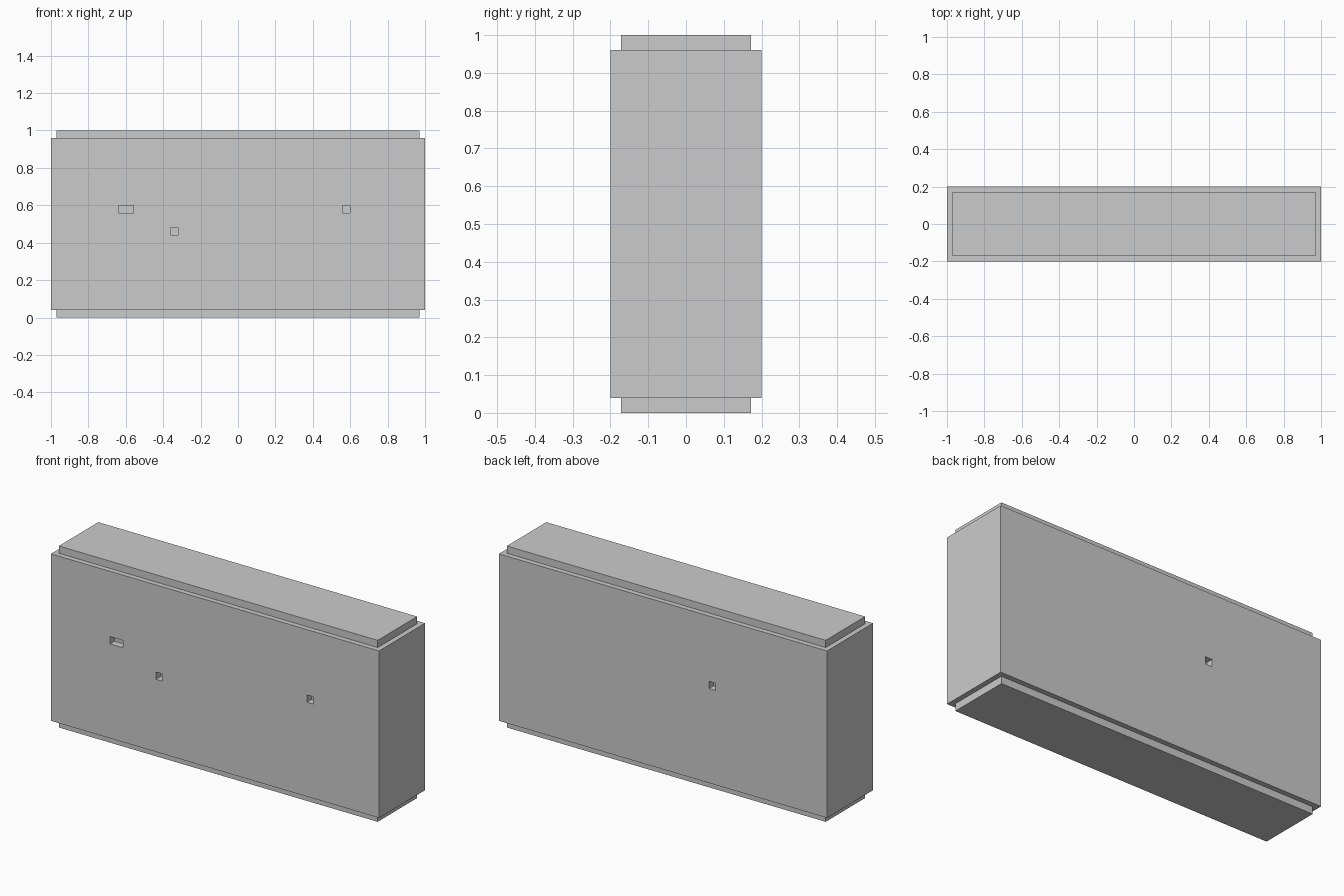
import bpy
import bmesh
from mathutils import Matrix, Vector

if "Cube" in bpy.data.objects:
    bpy.data.objects.remove(bpy.data.objects["Cube"])

STEP = 0.04  # unit size of every ledge and notch


def box(name, lo, hi):
    """Axis-aligned box between two corners."""
    lo, hi = Vector(lo), Vector(hi)
    bm = bmesh.new()
    bmesh.ops.create_cube(bm, size=1, matrix=Matrix.Translation((lo + hi) / 2)
                          @ Matrix.Diagonal((*(hi - lo), 1)))
    mesh = bpy.data.meshes.new(name)
    bm.to_mesh(mesh)
    bm.free()
    obj = bpy.data.objects.new(name, mesh)
    bpy.context.collection.objects.link(obj)
    return obj


# Main block
block = box("block", (-1, -0.2, STEP), (1, 0.2, 1 - STEP))

# Recessed steps on the top and bottom
bm = bmesh.new()
bm.from_mesh(block.data)
bm.normal_update()
for cap in [f for f in bm.faces if abs(f.normal.z) > 0.9]:
    offset = cap.normal * STEP
    bmesh.ops.inset_region(bm, faces=[cap], thickness=STEP)
    ext = bmesh.ops.extrude_discrete_faces(bm, faces=[cap])["faces"][0]
    bmesh.ops.translate(bm, verts=ext.verts, vec=offset)
bmesh.ops.recalc_face_normals(bm, faces=bm.faces)
bm.to_mesh(block.data)
bm.free()

# Shallow notches: left x, bottom z, width, side (-1 front, 1 back)
notches = [
    (-0.64, 0.56, 0.08, -1),
    (-0.36, 0.44, 0.04, -1),
    (0.56, 0.56, 0.04, -1),
    (-0.32, 0.56, 0.04, 1),
]
bpy.context.view_layer.objects.active = block
for x, z, width, side in notches:
    y0, y1 = sorted((side * (0.2 - STEP), side * 0.25))
    cutter = box("notch_cutter", (x, y0, z), (x + width, y1, z + STEP))
    cutter.hide_render = True
    mod = block.modifiers.new("notch", 'BOOLEAN')
    mod.operation = 'DIFFERENCE'
    mod.solver = 'EXACT'
    mod.object = cutter
    bpy.ops.object.modifier_apply(modifier=mod.name)
    bpy.data.objects.remove(cutter)
